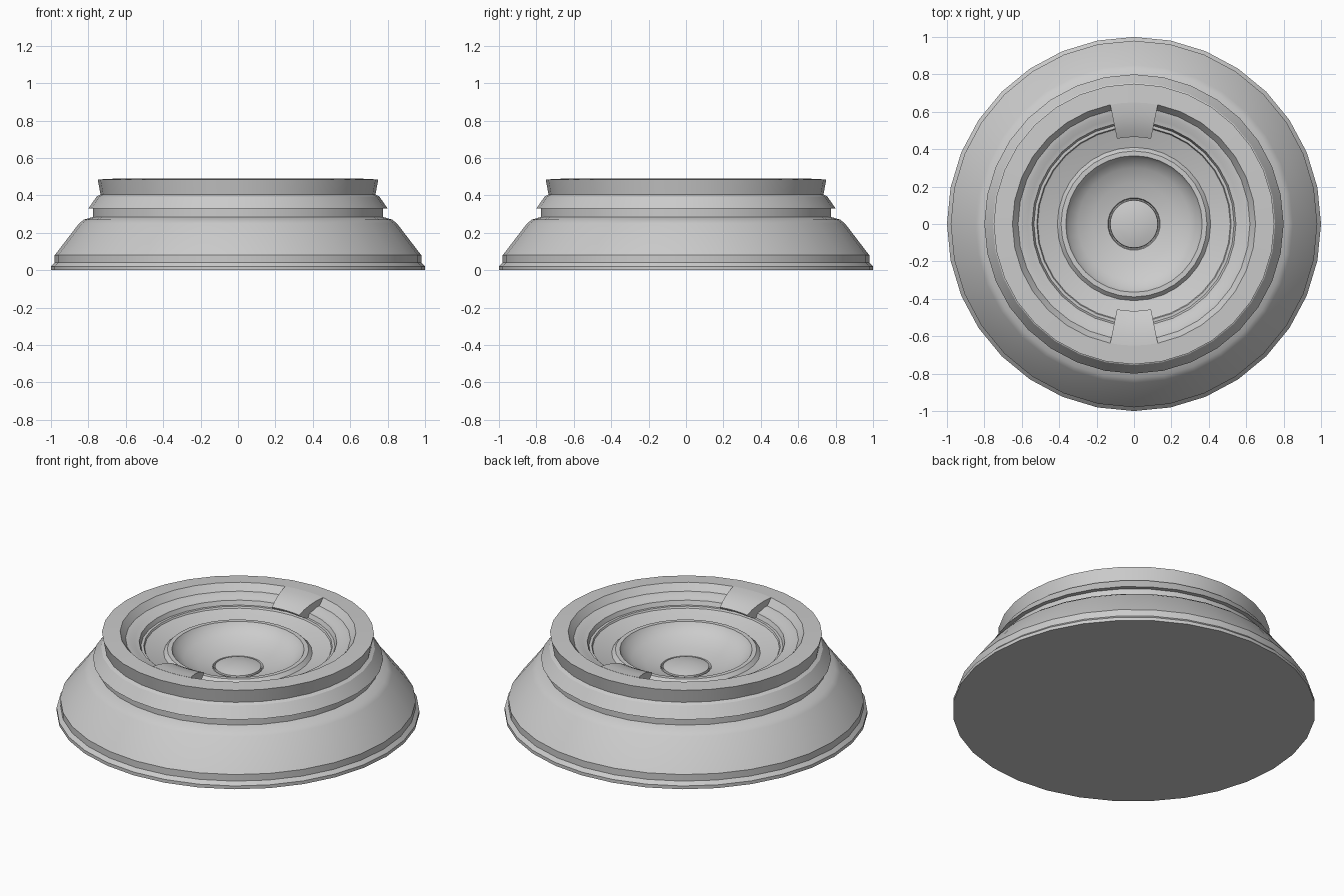
import bpy, bmesh, math

if "Cube" in bpy.data.objects:
    bpy.data.objects.remove(bpy.data.objects["Cube"])

SIDES = 32


def finish(bm, name, angle=28):
    bmesh.ops.remove_doubles(bm, verts=bm.verts, dist=0.0005)
    bmesh.ops.recalc_face_normals(bm, faces=bm.faces)
    mesh = bpy.data.meshes.new(name)
    bm.to_mesh(mesh)
    bm.free()
    ob = bpy.data.objects.new(name, mesh)
    bpy.context.collection.objects.link(ob)
    bpy.ops.object.select_all(action='DESELECT')
    ob.select_set(True)
    bpy.context.view_layer.objects.active = ob
    bpy.ops.object.shade_smooth_by_angle(angle=math.radians(angle))
    return ob


def sweep(name, profile, start=0.0, arc=2 * math.pi, steps=SIDES):
    """Turn a list of (radius, z) points around the z axis."""
    full = arc > 6.28
    bm = bmesh.new()
    count = steps if full else steps + 1
    rings = []
    for i in range(count):
        a = start + arc * i / steps
        rings.append([bm.verts.new((r * math.cos(a), r * math.sin(a), z)) for r, z in profile])
    n = len(profile)
    for i in range(steps):
        a, b = rings[i], rings[(i + 1) % count]
        for j in range(n - 1 if full else n):
            k = (j + 1) % n
            bm.faces.new((a[j], b[j], b[k], a[k]))
    if not full:  # closed end faces
        bm.faces.new(rings[0])
        bm.faces.new(rings[-1])
    else:
        bmesh.ops.remove_doubles(bm, verts=bm.verts, dist=0.0005)
        bmesh.ops.dissolve_degenerate(bm, edges=bm.edges, dist=0.0005)
    return finish(bm, name)


# turned body: foot, skirt, groove, flange, rim, inner ledges, dish, raised lip and bowl
sweep("body", [
    (0, 0), (1.0, 0), (1.0, 0.02), (0.985, 0.035), (0.98, 0.04), (0.98, 0.08),
    (0.85, 0.25), (0.825, 0.27), (0.775, 0.285), (0.775, 0.33), (0.80, 0.33),
    (0.755, 0.395), (0.735, 0.405), (0.75, 0.485), (0.65, 0.49),
    (0.62, 0.45), (0.595, 0.447), (0.57, 0.435), (0.545, 0.43),
    (0.535, 0.405), (0.52, 0.405), (0.515, 0.395), (0.50, 0.39),
    (0.41, 0.365), (0.39, 0.385), (0.365, 0.385), (0.35, 0.36),
    (0.30, 0.325), (0.22, 0.295), (0.14, 0.28), (0.135, 0.265), (0, 0.265)])

# domed centre button
sweep("centre_button", [
    (0, 0.26), (0.13, 0.26), (0.127, 0.283), (0.09, 0.293), (0.045, 0.299), (0, 0.301)])

# two locking tabs bridging the rim and the dish
half = math.radians(11.3)
for name, mid in (("back_tab", math.pi / 2), ("front_tab", -math.pi / 2)):
    sweep(name, [(0.65, 0.43), (0.65, 0.491), (0.60, 0.488), (0.55, 0.478), (0.505, 0.463),
                 (0.465, 0.443), (0.47, 0.432), (0.53, 0.40), (0.58, 0.40)],
          mid - half, 2 * half, 4)
